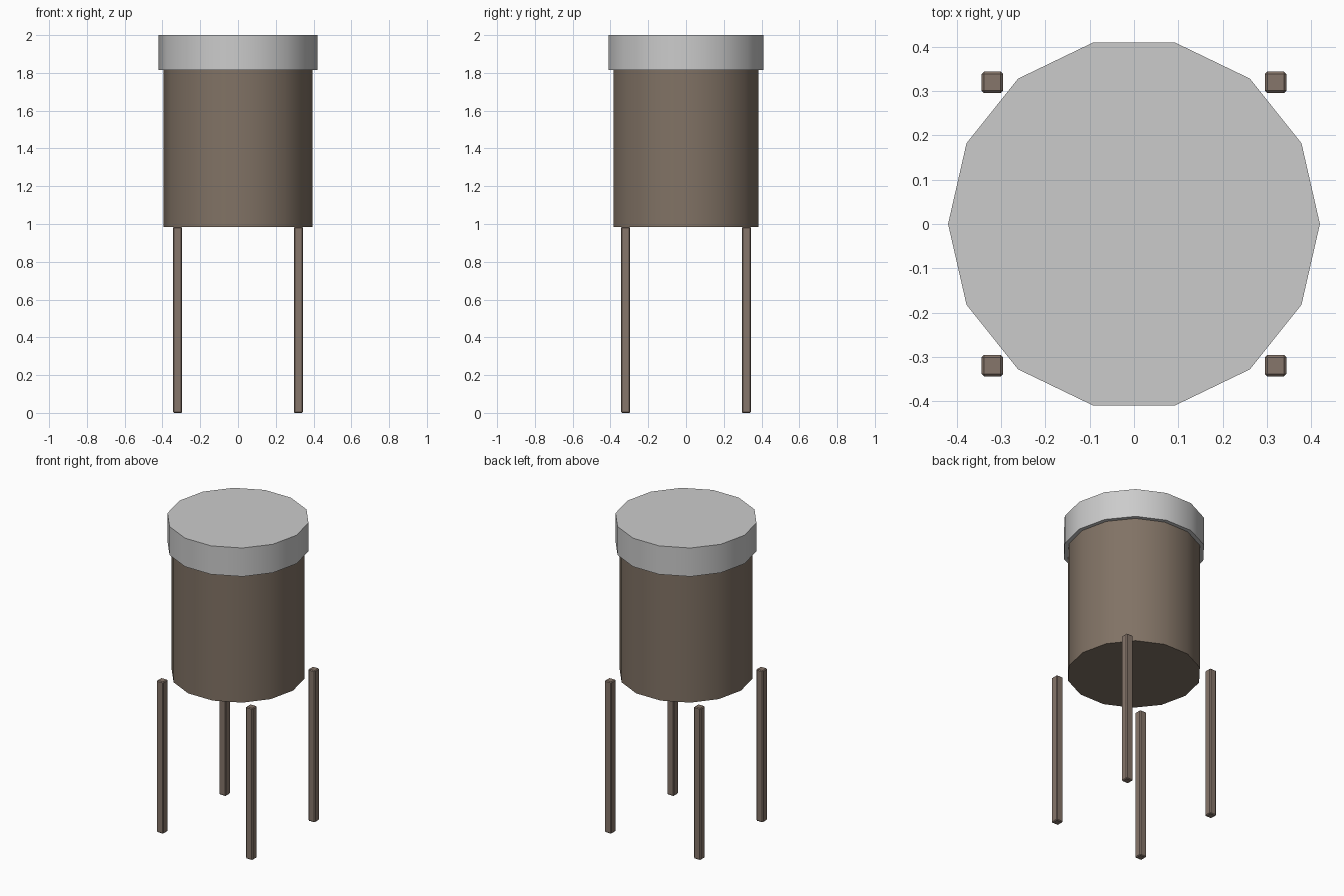
import bpy, math

if "Cube" in bpy.data.objects:
    bpy.data.objects.remove(bpy.data.objects["Cube"])


def material(name, rgb):
    m = bpy.data.materials.new(name)
    m.diffuse_color = (*rgb, 1)
    m.use_nodes = True
    m.node_tree.nodes["Principled BSDF"].inputs["Base Color"].default_value = m.diffuse_color
    return m


def smooth(obj):
    bpy.ops.object.select_all(action='DESELECT')
    obj.select_set(True)
    bpy.context.view_layer.objects.active = obj
    bpy.ops.object.shade_smooth_by_angle(angle=math.radians(30))


def drum(name, radius, z0, z1, mat=None):
    # 14-sided drum with a corner on the +x axis
    bpy.ops.mesh.primitive_cylinder_add(vertices=14, radius=radius, depth=z1 - z0,
                                        location=(0, 0, (z0 + z1) / 2),
                                        rotation=(0, 0, math.pi / 2))
    obj = bpy.context.object
    obj.name = name
    bpy.ops.object.transform_apply(location=False, rotation=True, scale=True)
    if mat:
        obj.data.materials.append(mat)
    smooth(obj)
    return obj


def leg(name, x, y, mat):
    # slim square post with small bevelled edges
    z0, z1, w = 0.0, 0.985, 0.048
    bpy.ops.mesh.primitive_cube_add(size=1, location=(x, y, (z0 + z1) / 2))
    obj = bpy.context.object
    obj.name = name
    obj.scale = (w, w, z1 - z0)
    bpy.ops.object.transform_apply(location=False, rotation=False, scale=True)
    obj.data.materials.append(mat)
    bev = obj.modifiers.new("edge_bevel", 'BEVEL')
    bev.width = 0.005
    bev.segments = 1


tank_brown = material("tank_brown", (0.22, 0.17, 0.13))
leg_brown = material("leg_brown", (0.24, 0.18, 0.145))

# Tank body and lid
drum("tank_body", 0.395, 0.985, 1.815, tank_brown)
drum("tank_lid", 0.42, 1.815, 2.0)

# Four legs
for sy, fb in ((-1, "front"), (1, "back")):
    for sx, lr in ((-1, "left"), (1, "right")):
        leg(f"{fb}_{lr}_leg", sx * 0.32, sy * 0.32, leg_brown)
